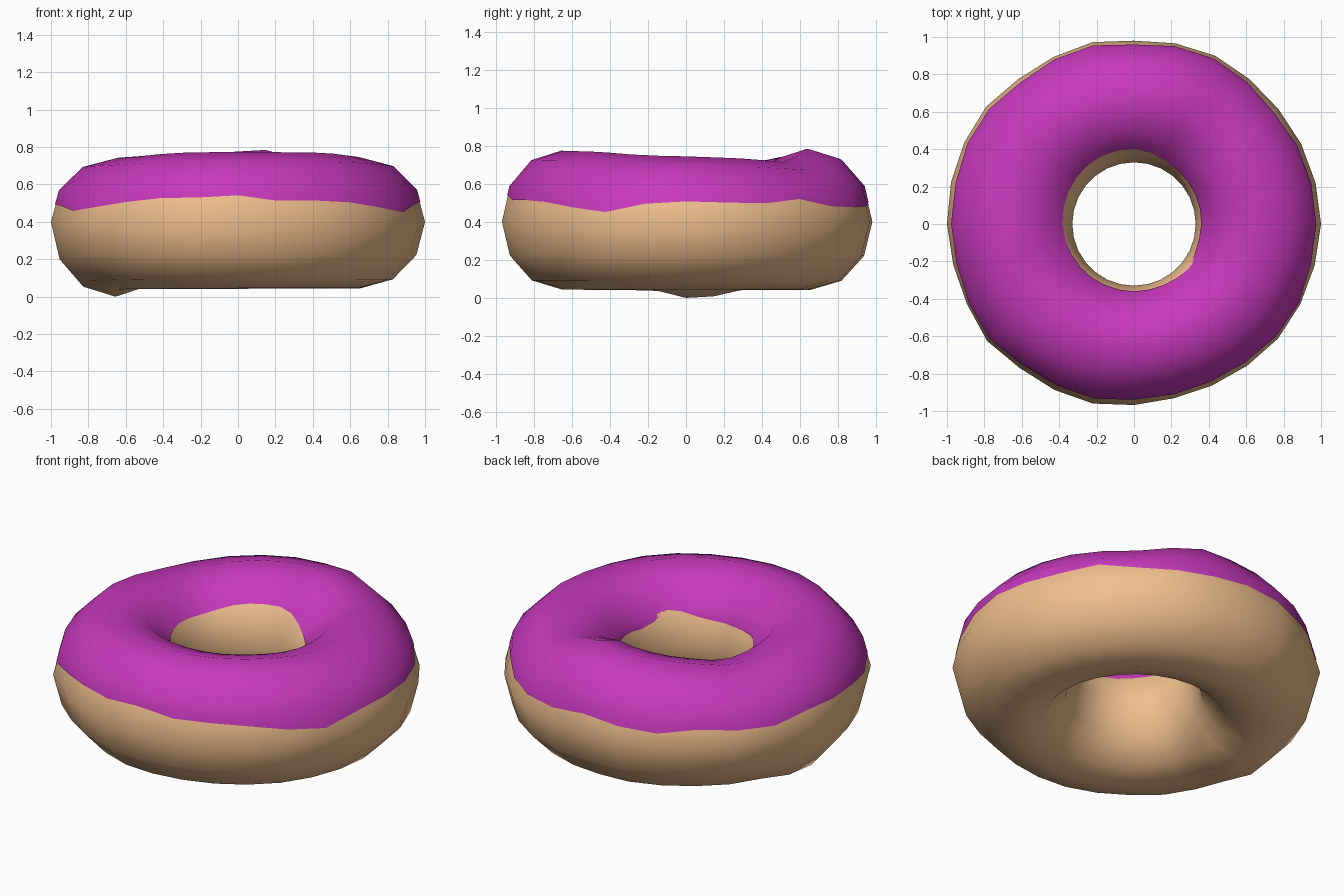
import bpy, bmesh
from math import sin, cos, radians

if "Cube" in bpy.data.objects:
    bpy.data.objects.remove(bpy.data.objects["Cube"])

SEG, SIDES, MID, CORE = 28, 12, 0.40, 0.655

# Hand-shaped irregularities around the ring: angle in degrees -> value
OUTER = {0: 1.0, 43: .985, 66: 1.0, 90: .98, 105: 1.0, 124: .985, 142: 1.01, 180: 1.0,
         201: .985, 218: 1.005, 230: .983, 262: .985, 276: .955, 293: .957, 309: .97,
         324: .987, 341: .987}
TOP = {0: .74, 25: .73, 52: .71, 77: .78, 100: .765, 125: .745, 150: .705, 180: .735,
       215: .745, 240: .765, 270: .77, 315: .765, 340: .745}
BOTTOM = {0: .045, 158: .04, 168: .005, 180: .0, 194: .04, 270: .045}
DRIP = {2: .52, 11: .505, 18: .515, 30: .50, 38: .535, 53: .49, 73: .47, 90: .50, 116: .47,
        129: .50, 155: .48, 167: .51, 193: .49, 206: .46, 219: .48, 225: .53, 233: .50,
        240: .53, 253: .51, 262: .545, 276: .53, 291: .485, 301: .54, 314: .475,
        330: .478, 338: .43, 346: .50, 354: .49}
INNER_EDGE = {0: 157, 45: 152, 90: 142, 120: 142, 180: 147, 210: 150, 250: 157, 290: 157,
              320: 147, 340: 160}


def around(table, deg):
    """Interpolate a table of values round the circle."""
    deg %= 360
    pts = sorted(table.items())
    pts = [(pts[-1][0] - 360, pts[-1][1])] + pts + [(pts[0][0] + 360, pts[0][1])]
    for (a, u), (b, v) in zip(pts, pts[1:]):
        if a <= deg <= b:
            return u + (v - u) * (deg - a) / (b - a)


def section(theta, phi, grow=1.0):
    """Corner of the 12-sided cross-section, as (radius, height)."""
    c, s = cos(radians(phi)), sin(radians(phi))
    out = around(OUTER, theta) - CORE if c > 0 else CORE - .33
    up = around(TOP, theta) - MID if s > 0 else MID - around(BOTTOM, theta)
    return CORE + out * c * grow, MID + up * s * grow


def point(theta, phi, grow=1.0):
    """Point on the faceted ring surface at any section angle."""
    step = 360 / SIDES
    lo = phi // step * step
    f = (phi - lo) / step
    a, b = section(theta, lo, grow), section(theta, lo + step, grow)
    r, z = a[0] + (b[0] - a[0]) * f, a[1] + (b[1] - a[1]) * f
    t = radians(theta)
    return r * cos(t), r * sin(t), z


def ring_mesh(name, color, section_angles, closed, grow):
    bm = bmesh.new()
    loops = []
    for k in range(SEG):
        th = 360 * k / SEG
        loops.append([bm.verts.new(point(th, p, grow)) for p in section_angles(th)])
    n = len(loops[0])
    for k in range(SEG):
        a, b = loops[k], loops[(k + 1) % SEG]
        for j in range(n if closed else n - 1):
            m = (j + 1) % n
            bm.faces.new((a[j], b[j], b[m], a[m]))
    me = bpy.data.meshes.new(name)
    bm.to_mesh(me)
    bm.free()
    me.shade_smooth()
    mat = bpy.data.materials.new(name + "_color")
    mat.diffuse_color = color
    mat.use_nodes = True
    mat.node_tree.nodes["Principled BSDF"].inputs["Base Color"].default_value = mat.diffuse_color
    me.materials.append(mat)
    ob = bpy.data.objects.new(name, me)
    bpy.context.collection.objects.link(ob)
    return ob


def dough_angles(theta):
    return [j * 360 / SIDES for j in range(SIDES)]


def icing_angles(theta):
    start = 30 * (around(DRIP, theta) - MID) / .18
    end = around(INNER_EDGE, theta)
    return [start, 30, 60, 90, 120, min(150, end - 2), end]


# Dough ring
ring_mesh("dough", (.87, .52, .27, 1), dough_angles, True, 1.0)
# Icing skin lying on the upper half
ring_mesh("icing", (.57, .04, .50, 1), icing_angles, False, 1.012)
